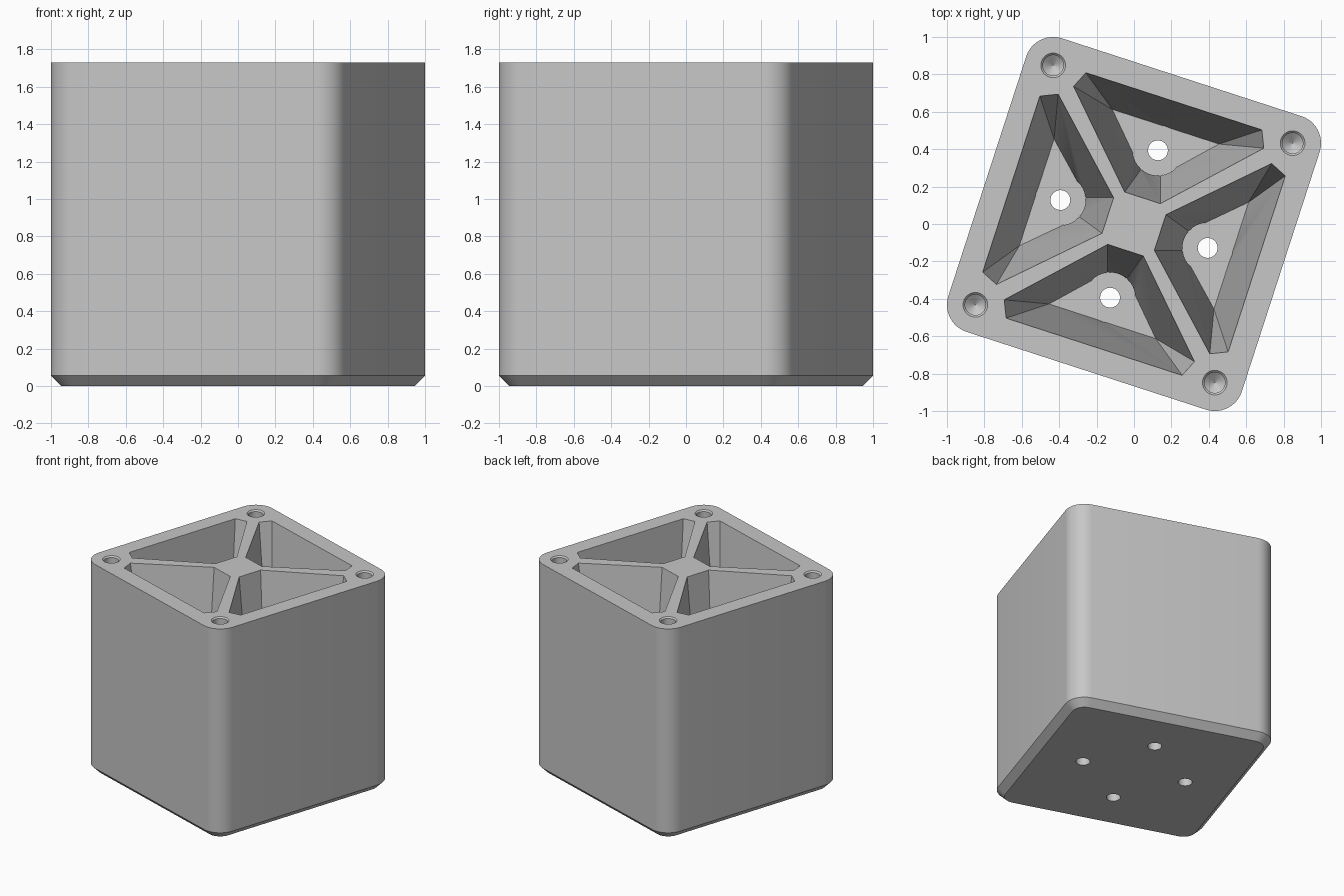
import bpy, bmesh, math
from mathutils import Matrix, Vector

if "Cube" in bpy.data.objects:
    bpy.data.objects.remove(bpy.data.objects["Cube"], do_unlink=True)

HEIGHT = 1.73
CHAMFER = 0.055
HALF = 0.673      # corner centre offset
RADIUS = 0.152    # corner rounding
FLOOR = 0.12      # pocket floor height
TURN = math.radians(-18)

grey = bpy.data.materials.new("light_grey")
grey.use_nodes = True
grey.diffuse_color = (0.57, 0.57, 0.57, 1)
grey.node_tree.nodes["Principled BSDF"].inputs["Base Color"].default_value = (0.57, 0.57, 0.57, 1)


def finish(name, bm, angle=0.0):
    bmesh.ops.rotate(bm, verts=bm.verts, matrix=Matrix.Rotation(angle + TURN, 3, 'Z'))
    bmesh.ops.recalc_face_normals(bm, faces=bm.faces)
    mesh = bpy.data.meshes.new(name)
    bm.to_mesh(mesh)
    bm.free()
    mesh.materials.append(grey)
    obj = bpy.data.objects.new(name, mesh)
    bpy.context.collection.objects.link(obj)
    return obj


def loft(rings):
    """Skin equal-length rings of points and cap both ends."""
    bm = bmesh.new()
    loops = [[bm.verts.new(p) for p in ring] for ring in rings]
    n = len(loops[0])
    for a, b in zip(loops, loops[1:]):
        for i in range(n):
            j = (i + 1) % n
            bm.faces.new((a[i], a[j], b[j], b[i]))
    bm.faces.new(loops[0][::-1])
    bm.faces.new(loops[-1])
    return bm


def rounded_square(radius, z, steps=12):
    points = []
    for corner in range(4):
        middle = math.pi / 4 + corner * math.pi / 2
        cx = HALF * math.sqrt(2) * math.cos(middle)
        cy = HALF * math.sqrt(2) * math.sin(middle)
        for s in range(steps + 1):
            a = corner * math.pi / 2 + s / steps * math.pi / 2
            points.append((cx + radius * math.cos(a), cy + radius * math.sin(a), z))
    return points


def lathe(profile, x, y, steps=40):
    turn = [i * math.tau / steps for i in range(steps)]
    return loft([[(x + r * math.cos(a), y + r * math.sin(a), z) for a in turn]
                 for r, z in profile])


def pocket():
    """Tapered triangular well, wide at the rim and narrow at the floor."""
    bm = bmesh.new()
    rim = [(0.495, 0.69), (0.535, 0.60), (0.10, 0.147)]
    base = [(0.30, 0.547), (0.055, 0.287)]
    for outline, z in ((rim, HEIGHT + 0.002), (base, FLOOR)):
        for x, y in outline:
            for side in (-1, 1):
                bm.verts.new((side * x, y, z))
    bmesh.ops.convex_hull(bm, input=bm.verts)
    bmesh.ops.dissolve_limit(bm, angle_limit=math.radians(1), verts=bm.verts, edges=bm.edges)
    return bm


# Outer block with rounded corners and a bevelled foot
block = finish("planter_block", loft([
    rounded_square(RADIUS - CHAMFER, 0),
    rounded_square(RADIUS, CHAMFER),
    rounded_square(RADIUS, HEIGHT)]))

# Screw hole with counterbore, and blind corner bore with conical end
screw_profile = [(0.053, -0.05), (0.053, FLOOR - 0.002), (0.135, FLOOR - 0.002), (0.135, 0.5)]
bore_profile = [(0.001, 1.20), (0.055, 1.24), (0.055, HEIGHT - 0.011), (0.068, HEIGHT + 0.002),
                (0.068, HEIGHT + 0.05)]

cutters = []
for k in range(4):
    angle = k * math.pi / 2
    cutters.append(finish("pocket_cutter", pocket(), angle))
    cutters.append(finish("screw_cutter", lathe(screw_profile, 0, 0.414), angle))
    cutters.append(finish("bore_cutter", lathe(bore_profile, HALF, HALF), angle))

for cutter in cutters:
    cutter.hide_render = True
    cut = block.modifiers.new("cut", 'BOOLEAN')
    cut.operation = 'DIFFERENCE'
    cut.solver = 'EXACT'
    cut.object = cutter

# Bake the cuts and drop the helpers
bpy.context.view_layer.update()
depsgraph = bpy.context.evaluated_depsgraph_get()
baked = bpy.data.meshes.new_from_object(block.evaluated_get(depsgraph))
block.modifiers.clear()
block.data = baked
baked.materials.clear()
baked.materials.append(grey)
for poly in baked.polygons:
    poly.material_index = 0
for cutter in cutters:
    bpy.data.objects.remove(cutter, do_unlink=True)

bpy.ops.object.select_all(action='DESELECT')
block.select_set(True)
bpy.context.view_layer.objects.active = block
bpy.ops.object.shade_smooth_by_angle(angle=math.radians(25))
